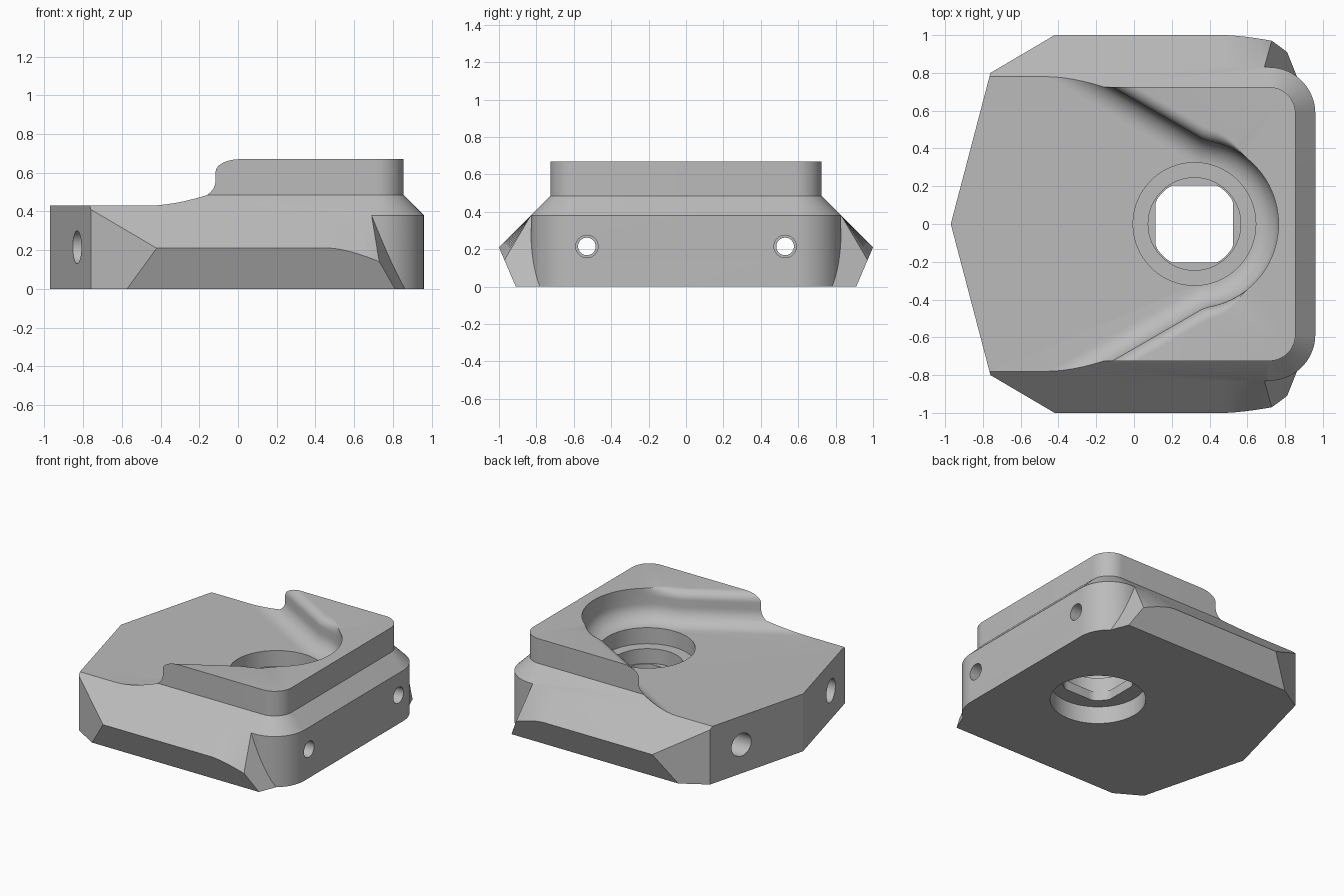
import bpy, bmesh, math
from mathutils import Vector

if "Cube" in bpy.data.objects:
    bpy.data.objects.remove(bpy.data.objects["Cube"])

mat = bpy.data.materials.new("machined grey")
mat.diffuse_color = (0.5, 0.5, 0.5, 1)
mat.use_nodes = True
mat.node_tree.nodes["Principled BSDF"].inputs["Base Color"].default_value = mat.diffuse_color


def loft(name, rings, planes=()):
    """Closed solid from matching point rings, trimmed by (point, outward normal) planes."""
    bm = bmesh.new()
    rows = [[bm.verts.new(p) for p in r] for r in rings]
    n = len(rows[0])
    for a, b in zip(rows, rows[1:]):
        for i in range(n):
            j = (i + 1) % n
            bm.faces.new((a[i], a[j], b[j], b[i]))
    bm.faces.new(rows[0])
    bm.faces.new(rows[-1])
    for co, no in planes:
        geom = bm.verts[:] + bm.edges[:] + bm.faces[:]
        bmesh.ops.bisect_plane(bm, geom=geom, dist=1e-5, plane_co=co, plane_no=Vector(no), clear_outer=True)
        rim = [e for e in bm.edges if e.is_boundary]
        if rim:
            bmesh.ops.edgenet_fill(bm, edges=rim)
    bmesh.ops.recalc_face_normals(bm, faces=bm.faces[:])
    me = bpy.data.meshes.new(name)
    bm.to_mesh(me)
    bm.free()
    me.materials.append(mat)
    ob = bpy.data.objects.new(name, me)
    bpy.context.collection.objects.link(ob)
    return ob


def combine(target, tool, op):
    m = target.modifiers.new("combine", 'BOOLEAN')
    m.operation, m.solver, m.object = op, 'EXACT', tool
    bpy.context.view_layer.objects.active = target
    bpy.ops.object.modifier_apply(modifier=m.name)
    bpy.data.objects.remove(tool, do_unlink=True)


def circle(r, n=64, lim=9):
    """Circle points, optionally clamped to a square."""
    pts = [(r * math.cos(2 * math.pi * i / n), r * math.sin(2 * math.pi * i / n)) for i in range(n)]
    return [(max(-lim, min(lim, a)), max(-lim, min(lim, b))) for a, b in pts]


# Trimming planes: pointed left end, left corners, leaning right wing corners
end_planes, wing_planes = [], []
for s in (1, -1):
    end_planes += [((-0.97, 0, 0), (-0.8, s * 0.21, 0)), ((-0.42, s, 0), (-0.2, s * 0.34, 0))]
    wing_planes.append(((0.69, s * 0.83, 0.38), (0.87, s * 0.35, 0.35)))


# Main body: straight on the left, rounded right corners, 45 degree shoulder
def plate_ring(z, xmax, hw, r):
    arc = [math.radians(a) for a in range(0, 91, 6)]
    right = [(xmax - r + r * math.cos(a), hw - r + r * math.sin(a)) for a in arc]
    half = right + [(-1.1, hw)]
    return [(x, y, z) for x, y in half] + [(x, -y, z) for x, y in reversed(half)]


body = loft("block_body", [plate_ring(0, 0.96, 0.83, 0.245), plate_ring(0.38, 0.96, 0.83, 0.245),
                           plate_ring(0.485, 0.855, 0.725, 0.14), plate_ring(0.67, 0.855, 0.725, 0.14)],
            end_planes)

# Side wings, bending down towards the right end
rings = []
for x in [-1.1] + [0.48 + 0.035 * i for i in range(13)]:
    t = max(0, (x - 0.48) / 0.25) ** 1.5
    half = [(0.91, 0), (1 - 0.03 * t, 0.21 - 0.07 * t), (0.83, 0.38)]
    rings.append([(x, y, z) for y, z in half] + [(x, -y, z) for y, z in reversed(half)])
combine(body, loft("side_wings", rings, end_planes + wing_planes), 'UNION')

# Flared pocket with a round end, filleted floor and rounded rim
CX, FLOOR, H, R1, R2 = 0.32, 0.43, 0.24, 0.125, 0.065


def pocket_ring(h):
    low = -(R1 - math.sqrt(max(0, R1 ** 2 - (R1 - h) ** 2))) if h < R1 else 0
    k = h - (H - R2)
    high = R2 - math.sqrt(max(0, R2 ** 2 - k ** 2)) if k > 0 else 0
    half = []
    for a in range(0, 81, 4):
        s = max(0, min(1, (a - 50) / 30))
        r = 0.445 + low + high * s * s * (3 - 2 * s)
        half.append((CX + r * math.cos(math.radians(a)), r * math.sin(math.radians(a))))
    d = 0.57 + low + high                      # straight wall: 0.5 x + 0.866 y = d
    r = (d - 0.5 * CX) / math.cos(math.radians(25))
    half.append((CX + r * math.cos(math.radians(85)), r * math.sin(math.radians(85))))
    half.append((-1.3, (d + 0.65) / 0.866))
    z = FLOOR + h
    return [(x, y, z) for x, y in half] + [(x, -y, z) for x, y in reversed(half[1:])]


levels = [R1 * (1 - math.cos(math.radians(a))) for a in range(0, 91, 9)]
levels += [H - R2 + R2 * math.sin(math.radians(a)) for a in range(0, 91, 10)]
rings = [pocket_ring(h) for h in levels]
rings.append([(x, y, 0.8) for x, y, z in rings[-1]])
combine(body, loft("pocket_cutter", rings), 'DIFFERENCE')

# Central stepped bore with a squared web in the middle
steps = [(0.325, 9, -0.1, 0.13), (0.237, 0.205, 0.1, 0.25), (0.245, 9, 0.2, 0.35), (0.325, 9, 0.31, 0.6)]
for r, lim, z0, z1 in steps:
    pts = circle(r, 64, lim)
    combine(body, loft("bore_cutter", [[(CX + a, b, z) for a, b in pts] for z in (z0, z1)]), 'DIFFERENCE')

# Two long stepped bolt holes
for y in (0.53, -0.53):
    for r, x0, x1 in ((0.047, -0.5, 0.9), (0.06, 0.75, 1.1), (0.085, -1.1, -0.35)):
        pts = circle(r, 32)
        combine(body, loft("bolt_cutter", [[(x, y + a, 0.215 + b) for a, b in pts] for x in (x0, x1)]), 'DIFFERENCE')

# Smooth curved walls, keep machined edges sharp
bpy.ops.object.select_all(action='DESELECT')
body.select_set(True)
bpy.context.view_layer.objects.active = body
bpy.ops.object.shade_smooth_by_angle(angle=math.radians(25))
